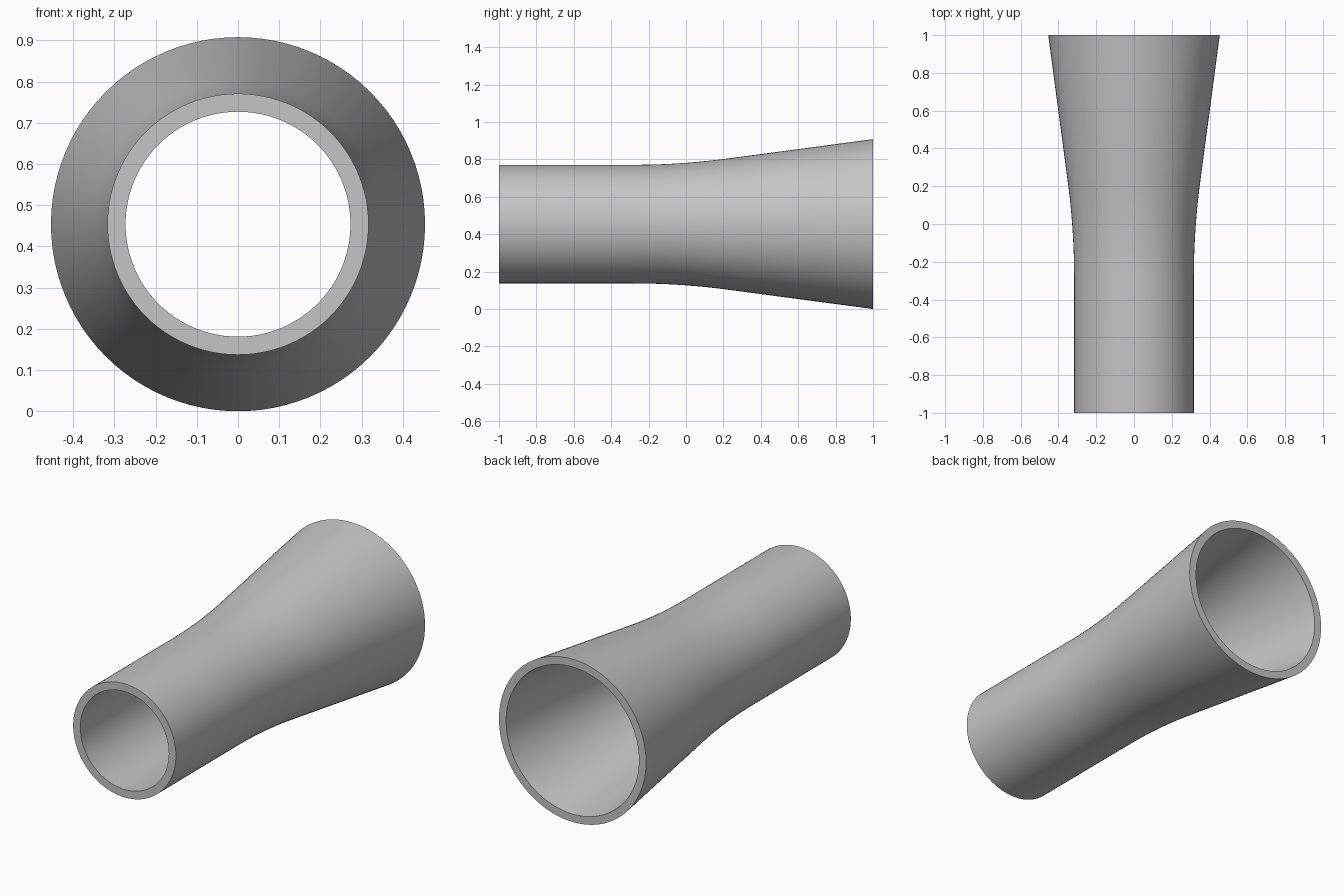
import bpy
import bmesh
import math
from mathutils import Vector

cube = bpy.data.objects.get("Cube")
if cube:
    bpy.data.objects.remove(cube, do_unlink=True)

NECK_R, MOUTH_R, WALL = 0.317, 0.454, 0.044
BEND_START, BEND_END = -0.28, 0.22
BEND_STEPS, SEGMENTS = 14, 96

# Plain grey material
grey = bpy.data.materials.new("plain grey")
grey.use_nodes = True
colour = (0.56, 0.56, 0.56, 1)
grey.diffuse_color = colour
grey.node_tree.nodes["Principled BSDF"].inputs["Base Color"].default_value = colour

# Profile: straight neck, smooth bend, straight flare
bend_mid = (BEND_START + BEND_END) / 2
slope = (MOUTH_R - NECK_R) / (1 - bend_mid)
outer = [(-1, NECK_R)]
for i in range(BEND_STEPS + 1):
    t = i / BEND_STEPS
    y = BEND_START + (BEND_END - BEND_START) * t
    outer.append((y, NECK_R + slope * (BEND_END - BEND_START) * t * t / 2))
outer.append((1, MOUTH_R))
inner = [(y, r - WALL) for y, r in reversed(outer)]

# Revolve the closed wall profile around the y axis
bm = bmesh.new()
verts = [bm.verts.new((0, y, r)) for y, r in outer + inner]
edges = [bm.edges.new((v, verts[i - 1])) for i, v in enumerate(verts)]
bmesh.ops.spin(bm, geom=verts + edges, cent=Vector(), axis=Vector((0, 1, 0)),
               angle=math.tau, steps=SEGMENTS, use_merge=True)
bmesh.ops.remove_doubles(bm, verts=bm.verts, dist=0.0001)
bmesh.ops.recalc_face_normals(bm, faces=bm.faces)
bmesh.ops.translate(bm, verts=bm.verts, vec=(0, 0, MOUTH_R))

mesh = bpy.data.meshes.new("flared_tube")
bm.to_mesh(mesh)
bm.free()
mesh.materials.append(grey)
tube = bpy.data.objects.new("flared_tube", mesh)
bpy.context.collection.objects.link(tube)

# Smooth walls, sharp rims
bpy.ops.object.select_all(action='DESELECT')
tube.select_set(True)
bpy.context.view_layer.objects.active = tube
bpy.ops.object.shade_smooth_by_angle(angle=math.radians(30))
